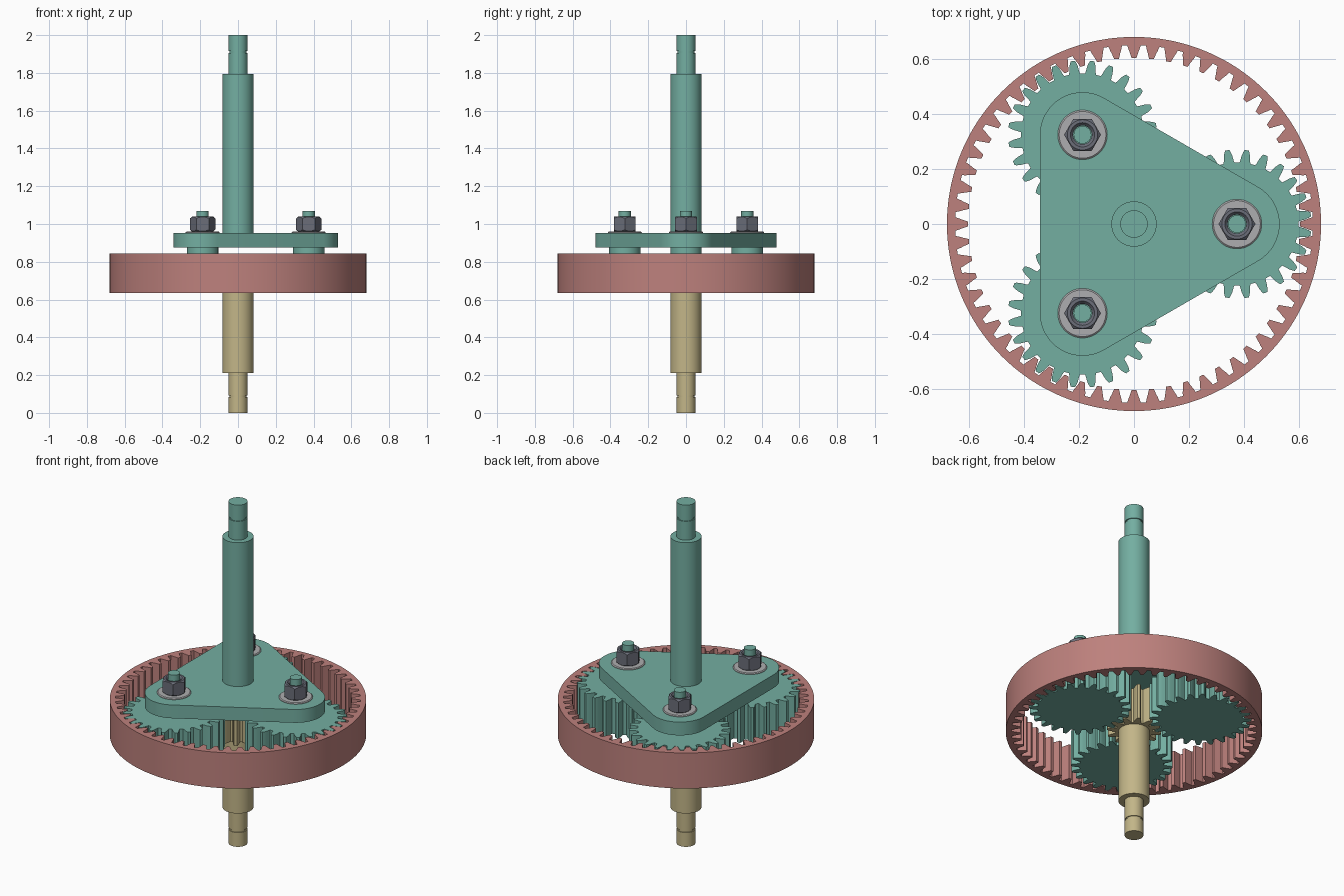
import bpy
import bmesh
from math import pi, sin, cos, radians

if "Cube" in bpy.data.objects:
    bpy.data.objects.remove(bpy.data.objects["Cube"])


def material(name, srgb):
    m = bpy.data.materials.new(name)
    m.diffuse_color = [(c / 255) ** 2.2 for c in srgb] + [1.0]
    m.use_nodes = True
    m.node_tree.nodes["Principled BSDF"].inputs["Base Color"].default_value = m.diffuse_color
    return m


TEAL = material("teal", (115, 173, 160))
ROSE = material("dusty red", (188, 128, 124))
SAND = material("sand", (193, 180, 135))
STEEL = material("dark steel", (106, 109, 120))
PALE = material("pale steel", (172, 172, 174))

MOD = 0.0208            # gear module
ORBIT = 18 * MOD        # planet centre distance
Z0, Z1 = 0.635, 0.843   # gear band
PLATE0, PLATE1 = 0.875, 0.953


def loft(name, loops, mat, cap=True, close=False, at=(0, 0)):
    """Skin equal-length closed loops of points; cap the ends or join last to first."""
    bm = bmesh.new()
    rows = [[bm.verts.new((x + at[0], y + at[1], z)) for x, y, z in l] for l in loops]
    pairs = list(zip(rows, rows[1:])) + ([(rows[-1], rows[0])] if close else [])
    for a, b in pairs:
        for i in range(len(a)):
            j = (i + 1) % len(a)
            bm.faces.new((a[i], a[j], b[j], b[i]))
    if cap and not close:
        bm.faces.new(rows[0][::-1])
        bm.faces.new(rows[-1])
    bmesh.ops.recalc_face_normals(bm, faces=bm.faces)
    me = bpy.data.meshes.new(name)
    bm.to_mesh(me)
    bm.free()
    me.materials.append(mat)
    ob = bpy.data.objects.new(name, me)
    bpy.context.collection.objects.link(ob)
    bpy.ops.object.select_all(action='DESELECT')
    ob.select_set(True)
    bpy.context.view_layer.objects.active = ob
    bpy.ops.object.shade_smooth_by_angle(angle=radians(25))
    return ob


def circle(r, z, n=48):
    return [(r * cos(2 * pi * i / n), r * sin(2 * pi * i / n), z) for i in range(n)]


def lathe(name, profile, mat, at=(0, 0), **kw):
    return loft(name, [circle(r, z) for r, z in profile], mat, at=at, **kw)


def gear_outline(teeth, flank, phase=0.0):
    """Polar outline; flank lists (radius, tooth half width) from root to tip."""
    pts = []
    for k in range(teeth):
        a = 2 * pi * (k + phase) / teeth
        pts += [(r, a - w / r) for r, w in flank]
        pts += [(r, a + w / r) for r, w in reversed(flank)]
    return pts


def at_height(polar, z):
    return [(r * cos(a), r * sin(a), z) for r, a in polar]


def spur_gear(name, teeth, mat, phase=0.0, at=(0, 0)):
    p = teeth * MOD / 2
    flank = [(p - 1.25 * MOD, 0.020), (p - 0.9 * MOD, 0.0182), (p, 0.0155),
             (p + 0.6 * MOD, 0.0115), (p + MOD, 0.0075)]
    o = gear_outline(teeth, flank, phase)
    return loft(name, [at_height(o, Z0), at_height(o, Z1)], mat, at=at)


# Internal ring gear
pr = 30 * MOD
inner = gear_outline(60, [(pr + 1.25 * MOD, 0.0245), (pr + 0.6 * MOD, 0.0205),
                          (pr, 0.0155), (pr - MOD, 0.0085)])
outer = [(0.68, 2 * pi * (i + 0.5) / len(inner) - pi / 60) for i in range(len(inner))]
loft("ring_gear", [at_height(inner, Z0), at_height(outer, Z0),
                   at_height(outer, Z1), at_height(inner, Z1)], ROSE, close=True)

# Sun gear with its stepped, grooved input shaft
spur_gear("sun_gear", 12, SAND)
lathe("input_shaft", [(0.05, 0), (0.05, 0.083), (0.045, 0.083), (0.045, 0.093),
                      (0.05, 0.093), (0.05, 0.21), (0.0825, 0.21), (0.0825, 0.65)], SAND)

# Output shaft rising from the carrier plate
lathe("output_shaft", [(0.0825, 0.90), (0.0825, 1.795), (0.05, 1.795), (0.05, 1.905),
                       (0.045, 1.905), (0.045, 1.915), (0.05, 1.915), (0.05, 2.0)], TEAL)

# Carrier plate: triangle with corners rounded around the planet posts
corners = []
for k in range(3):
    c = 2 * pi * k / 3
    for i in range(17):
        a = c - pi / 3 + 2 * pi / 3 * i / 16
        corners.append((ORBIT * cos(c) + 0.155 * cos(a), ORBIT * sin(c) + 0.155 * sin(a)))
loft("carrier_plate", [[(x, y, z) for x, y in corners] for z in (PLATE0, PLATE1)], TEAL)


def hex_nut(name, at):
    """Hex nut with chamfered corners and a countersunk hole."""
    n, apothem, rc, b, t = 48, 0.058, 0.055, 0.959, 1.04
    ang = [2 * pi * i / n for i in range(n)]
    hexr = [apothem / cos((a % (pi / 3)) - pi / 6) for a in ang]
    low = [(r * cos(a), r * sin(a), b + (r - rc) * 0.9) for r, a in zip(hexr, ang)]
    high = [(x, y, b + t - z) for x, y, z in low]
    loops = [circle(0.034, b), circle(rc, b), low, high, circle(rc, t),
             circle(0.044, t), circle(0.034, t - 0.012)]
    loft(name, loops, STEEL, close=True, at=at)


# Three planets, each with a collared post, washer and nut
for k in range(3):
    c = 2 * pi * k / 3
    at = (ORBIT * cos(c), ORBIT * sin(c))
    spur_gear(f"planet_gear_{k + 1}", 24, TEAL, 0.5, at)
    lathe(f"planet_post_{k + 1}", [(0.083, Z1 - 0.01), (0.083, PLATE0 + 0.005),
                                   (0.032, PLATE0 + 0.005), (0.032, 1.07)], TEAL, at)
    lathe(f"washer_{k + 1}", [(0.034, 0.952), (0.09, 0.952), (0.09, 0.956),
                              (0.085, 0.96), (0.034, 0.96)], PALE, at, close=True)
    hex_nut(f"hex_nut_{k + 1}", at)
